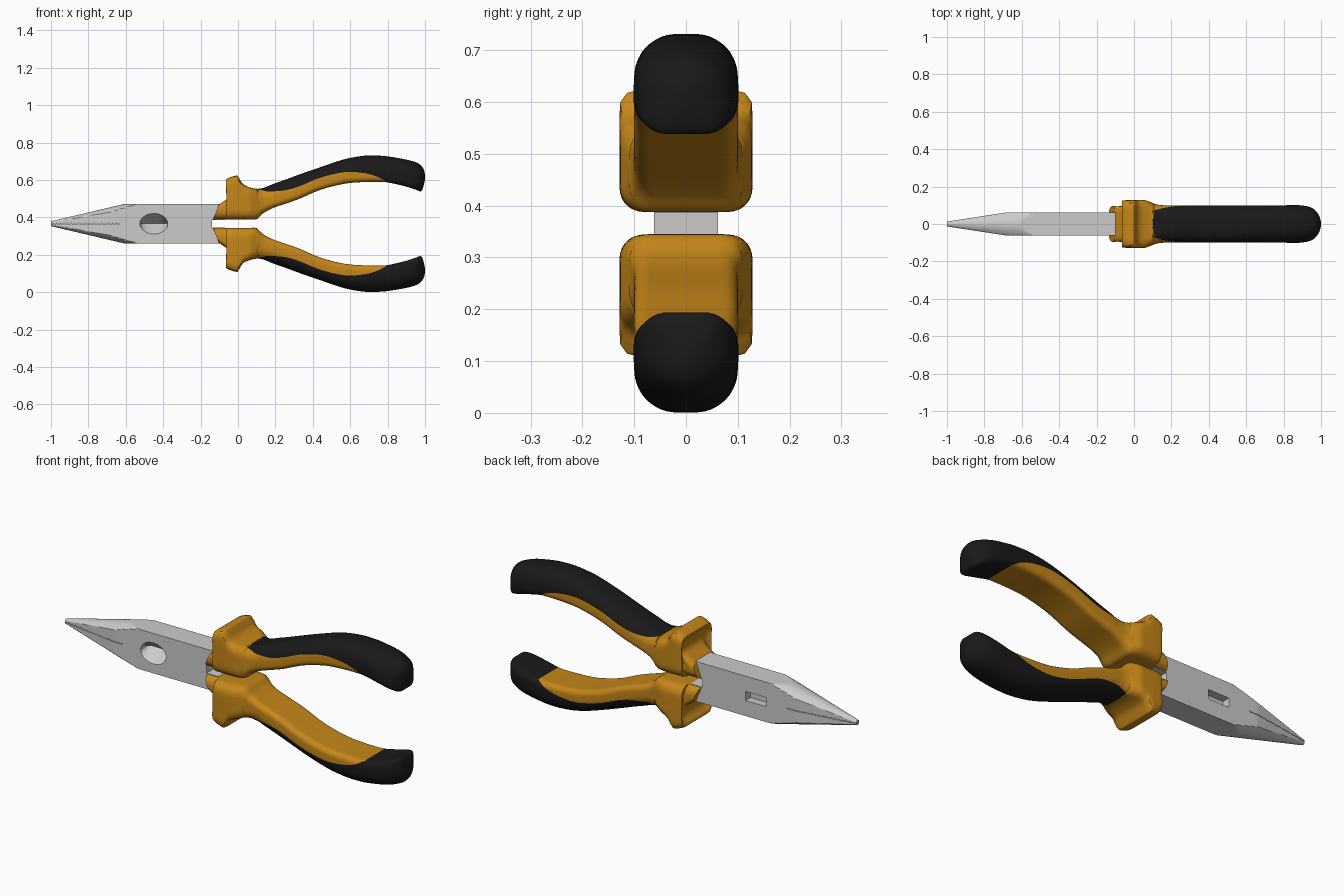
import bpy, bmesh, math
from mathutils import Vector

if "Cube" in bpy.data.objects:
    bpy.data.objects.remove(bpy.data.objects["Cube"])

MID = 0.366  # height of the mirror plane between both halves


def material(name, rgb):
    m = bpy.data.materials.new(name)
    m.diffuse_color = (*rgb, 1)
    m.use_nodes = True
    m.node_tree.nodes["Principled BSDF"].inputs["Base Color"].default_value = m.diffuse_color
    return m


ORANGE = material("orange_plastic", (0.56, 0.24, 0.01))
BLACK = material("black_rubber", (0.01, 0.01, 0.01))


def make(name, rings, mats=(), pick=None, flip=False):
    """Skin closed rings of points into a capped solid."""
    bm = bmesh.new()
    rows = [[bm.verts.new((p[0], p[1], 2 * MID - p[2] if flip else p[2])) for p in r] for r in rings]
    n = len(rows[0])
    for i in range(len(rows) - 1):
        for j in range(n):
            k = (j + 1) % n
            f = bm.faces.new((rows[i][j], rows[i][k], rows[i + 1][k], rows[i + 1][j]))
            f.material_index = pick(i, j) if pick else 0
    bm.faces.new(rows[0])
    bm.faces.new(rows[-1]).material_index = len(mats) - 1 if mats else 0
    bmesh.ops.remove_doubles(bm, verts=bm.verts[:], dist=1e-5)
    bmesh.ops.recalc_face_normals(bm, faces=bm.faces[:])
    me = bpy.data.meshes.new(name)
    bm.to_mesh(me)
    bm.free()
    ob = bpy.data.objects.new(name, me)
    bpy.context.collection.objects.link(ob)
    for m in mats:
        me.materials.append(m)
    return ob


def activate(ob):
    bpy.ops.object.select_all(action='DESELECT')
    ob.select_set(True)
    bpy.context.view_layer.objects.active = ob


def smooth(ob, deg):
    activate(ob)
    bpy.ops.object.shade_smooth_by_angle(angle=math.radians(deg))


def cut(ob, cutter):
    activate(ob)
    mod = ob.modifiers.new("cut", 'BOOLEAN')
    mod.operation, mod.solver, mod.object = 'DIFFERENCE', 'EXACT', cutter
    bpy.ops.object.modifier_apply(modifier=mod.name)
    bpy.data.objects.remove(cutter)


def box(name, x0, x1, y0, y1, z0, z1):
    return make(name, [[(x, y0, z0), (x, y1, z0), (x, y1, z1), (x, y0, z1)] for x in (x0, x1)])


def clamp(v, lo, hi):
    return max(lo, min(hi, v))


# Jaws: a round cone clipped by a tapering flat block
xs = [-1 + 0.01 * i for i in range(51)] + [-0.07]
rings = []
for x in xs:
    r = min(0.13, 0.013 + 0.236 * (x + 1))
    hy = min(0.062, 0.013 + 0.153 * (x + 1))
    rings.append([(x, clamp(r * math.cos(a), -hy, hy), MID + clamp(r * math.sin(a), -0.105, 0.105))
                  for a in (math.tau * k / 96 for k in range(96))])
jaws = make("jaws", rings)

# Front V-shaped oval notch, rear pocket, slot between tangs
oval = [(math.cos(math.tau * k / 48), math.sin(math.tau * k / 48)) for k in range(48)]
cut(jaws, make("notch_cutter", [[(-0.45 + 0.074 * c, y, MID + h * s) for c, s in oval]
                                for y, h in ((-0.08, 0.07), (0.005, 0.0))]))
cut(jaws, box("pocket_cutter", -0.51, -0.39, 0.02, 0.1, MID - 0.024, MID + 0.024))
cut(jaws, box("slot_cutter", -0.14, 0, -0.2, 0.2, MID - 0.021, MID + 0.021))

# Serrated parting line of the jaws
zig = [(-1.01 + 0.01 * i, 0.002 * (-1) ** i) for i in range(39)]
loop = [(x, MID + z + 0.0012) for x, z in zig] + [(x, MID + z - 0.0012) for x, z in reversed(zig)]
cut(jaws, make("teeth_cutter", [[(x, y, z) for x, z in loop] for y in (-0.1, 0.1)]))
smooth(jaws, 22)

# Guard stations: inner x, inner z, outer x, outer z, half width
guard = [(-.134, .388, -.102, .468, .095), (-.085, .388, -.052, .505, .095),
         (-.064, .388, -.038, .535, .097), (-.062, .388, -.044, .567, .114),
         (-.058, .388, -.064, .602, .125), (-.03, .388, -.01, .623, .128),
         (0, .388, .005, .611, .128), (.03, .388, .027, .578, .128),
         (.065, .388, .064, .56, .126), (.1, .39, .1, .553, .112)]
# Grip stations: x, inner z, outer z, half width, share of height in orange
grip = [(.13, .418, .556, .103, .92), (.16, .437, .567, .1, .78), (.2, .455, .583, .1, .66),
        (.26, .475, .604, .1, .55), (.33, .5, .63, .1, .515), (.44, .547, .668, .1, .535),
        (.57, .58, .711, .1, .47), (.68, .589, .73, .1, .33), (.75, .59, .73, .1, .18),
        (.8, .587, .726, .1, .02), (.89, .567, .711, .1, .02), (.95, .548, .695, .087, .02),
        (.98, .54, .676, .06, .02), (.995, .58, .65, .03, .02), (1, .61, .625, .006, .02)]
stations = [(*g, 1) for g in guard] + [(x, a, x, b, w, f) for x, a, b, w, f in grip]


def spline(pts, steps):
    out = []
    for i in range(len(pts) - 1):
        a, b, c, d = pts[max(i - 1, 0)], pts[i], pts[i + 1], pts[min(i + 2, len(pts) - 1)]
        for s in range(steps):
            t = s / steps
            out.append([0.5 * (2 * q + (r - p) * t + (2 * p - 5 * q + 4 * r - u) * t * t
                               + (3 * q - p - 3 * r + u) * t ** 3) for p, q, r, u in zip(a, b, c, d)])
    return out + [list(pts[-1])]


def resample(line, n):
    """n + 1 evenly spaced points on a polyline."""
    d = [0]
    for p, q in zip(line, line[1:]):
        d.append(d[-1] + (q - p).length)
    out, i = [], 0
    for k in range(n + 1):
        s = d[-1] * k / n
        while i < len(line) - 2 and d[i + 1] < s:
            i += 1
        seg = d[i + 1] - d[i]
        out.append(line[i].lerp(line[i + 1], clamp((s - d[i]) / seg, 0, 1) if seg > 1e-9 else 0))
    return out


N1, N2 = 20, 14


def section(xb, zb, xt, zt, w, f):
    """Rounded section, split at the colour boundary so it falls on an edge."""
    h = math.hypot(xt - xb, zt - zb)
    t = clamp((xb - 0.06) / 0.14, 0, 1)
    lim = 0.97 * min(w, h / 2)
    rb, rt = min(lim, 0.045 - 0.018 * t), min(max(lim, min(w, h * 0.6) * 0.97), 0.032 + 0.053 * t)
    arc = [math.pi / 2 * k / 8 for k in range(9)]
    line = [Vector((0, 0))] + [Vector((w - rb + rb * math.sin(a), rb - rb * math.cos(a))) for a in arc]
    line += [Vector((w - rt + rt * math.cos(a), h - rt + rt * math.sin(a))) for a in arc] + [Vector((0, h))]
    f = clamp(f, 0.02, 1)
    if f > 0.999:
        low, up = line, [line[-1], line[-1]]
    else:
        i = next(k for k, p in enumerate(line) if p.y >= f * h)
        p, q = line[i - 1], line[i]
        m = p.lerp(q, (f * h - p.y) / max(q.y - p.y, 1e-9))
        low, up = line[:i] + [m], [m] + line[i:]
    half = resample(low, N1) + resample(up, N2)[1:]
    ring = half + [Vector((-p.x, p.y)) for p in half[-2:0:-1]]
    return [(xb + (xt - xb) * p.y / h, p.x, zb + (zt - zb) * p.y / h) for p in ring]


path = spline(stations, 4)
ring_size = 2 * (N1 + N2)


def pick(i, j):
    k = min(j, ring_size - 1 - j)
    return 1 if k >= N1 or path[i][0] > 0.799 else 0


# Two-tone handles, mirrored
for name, flip in (("upper_handle", False), ("lower_handle", True)):
    smooth(make(name, [section(*s) for s in path], (ORANGE, BLACK), pick, flip), 38)
